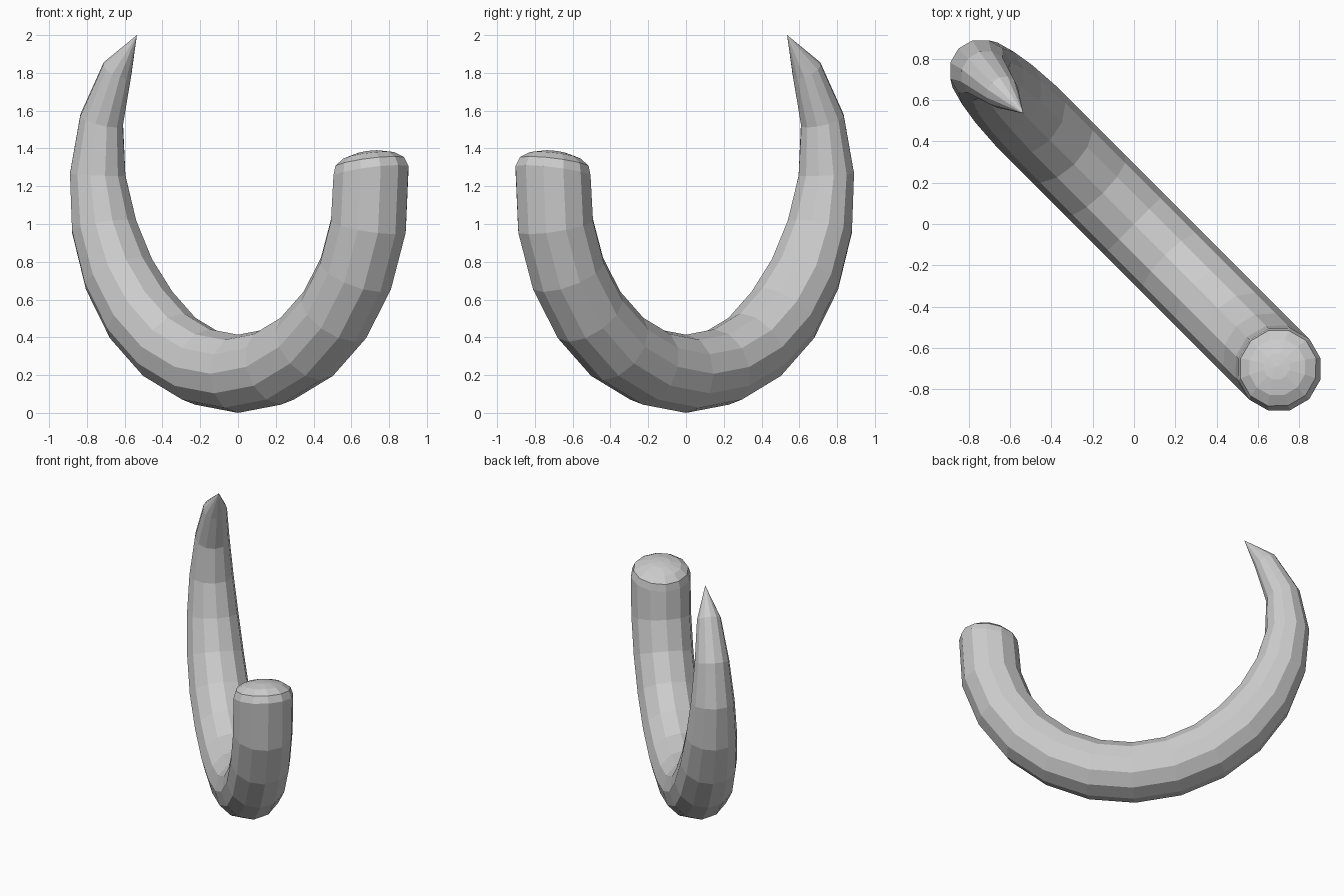
import bpy, bmesh
from math import sin, cos, radians, pi, sqrt
from mathutils import Vector

if "Cube" in bpy.data.objects:
    bpy.data.objects.remove(bpy.data.objects["Cube"])

SIDES = 12
CENTRE_Z = 1.207
STEP = 15.5

# The hook lies in the upright diagonal plane x = -y
U = Vector((1, -1, 0)) / sqrt(2)
V = Vector((1, 1, 0)) / sqrt(2)
Z = Vector((0, 0, 1))


def ring(bm, centre, normal, radius):
    return [bm.verts.new(centre + radius * (cos(a) * normal + sin(a) * V))
            for a in (2 * pi * k / SIDES for k in range(SIDES))]


def outward(deg):
    t = radians(deg)
    return sin(t) * U - cos(t) * Z


def on_arc(deg, dist):
    return Vector((0, 0, CENTRE_Z)) + dist * outward(deg)


bm = bmesh.new()
rings = []

# Tapering point: the outer edge keeps to the circle while the tube thins
for deg, dist, r in ((-124, 1.09, 0.083), (-108.5, 1.077, 0.12), (-93, 1.052, 0.152),
                     (-77.5, 1.026, 0.178), (-62, 1.009, 0.196)):
    rings.append(ring(bm, on_arc(deg, dist), outward(deg), r))

# Round body of the hook
for i in range(-3, 6):
    rings.append(ring(bm, on_arc(i * STEP, 1.0), outward(i * STEP), 0.207))

# Blunt end with a low dome
end = 0.996 * U + 1.276 * Z
n = outward(100)
axis = sin(radians(-10)) * U + cos(radians(10)) * Z
for r, h in ((0.207, 0), (0.19, 0.05), (0.14, 0.085), (0.065, 0.105)):
    rings.append(ring(bm, end + axis * h, n, r))

# Skin the rings and close both ends
for a, b in zip(rings, rings[1:]):
    for k in range(SIDES):
        j = (k + 1) % SIDES
        bm.faces.new((a[k], a[j], b[j], b[k]))
tip = bm.verts.new(-0.757 * U + 2.0 * Z)
top = bm.verts.new(end + axis * 0.11)
for loop, apex in ((rings[0], tip), (rings[-1], top)):
    for k in range(SIDES):
        bm.faces.new((loop[k], loop[(k + 1) % SIDES], apex))
bmesh.ops.recalc_face_normals(bm, faces=bm.faces)

mesh = bpy.data.meshes.new("hook")
bm.to_mesh(mesh)
bm.free()
bpy.context.collection.objects.link(bpy.data.objects.new("hook", mesh))
